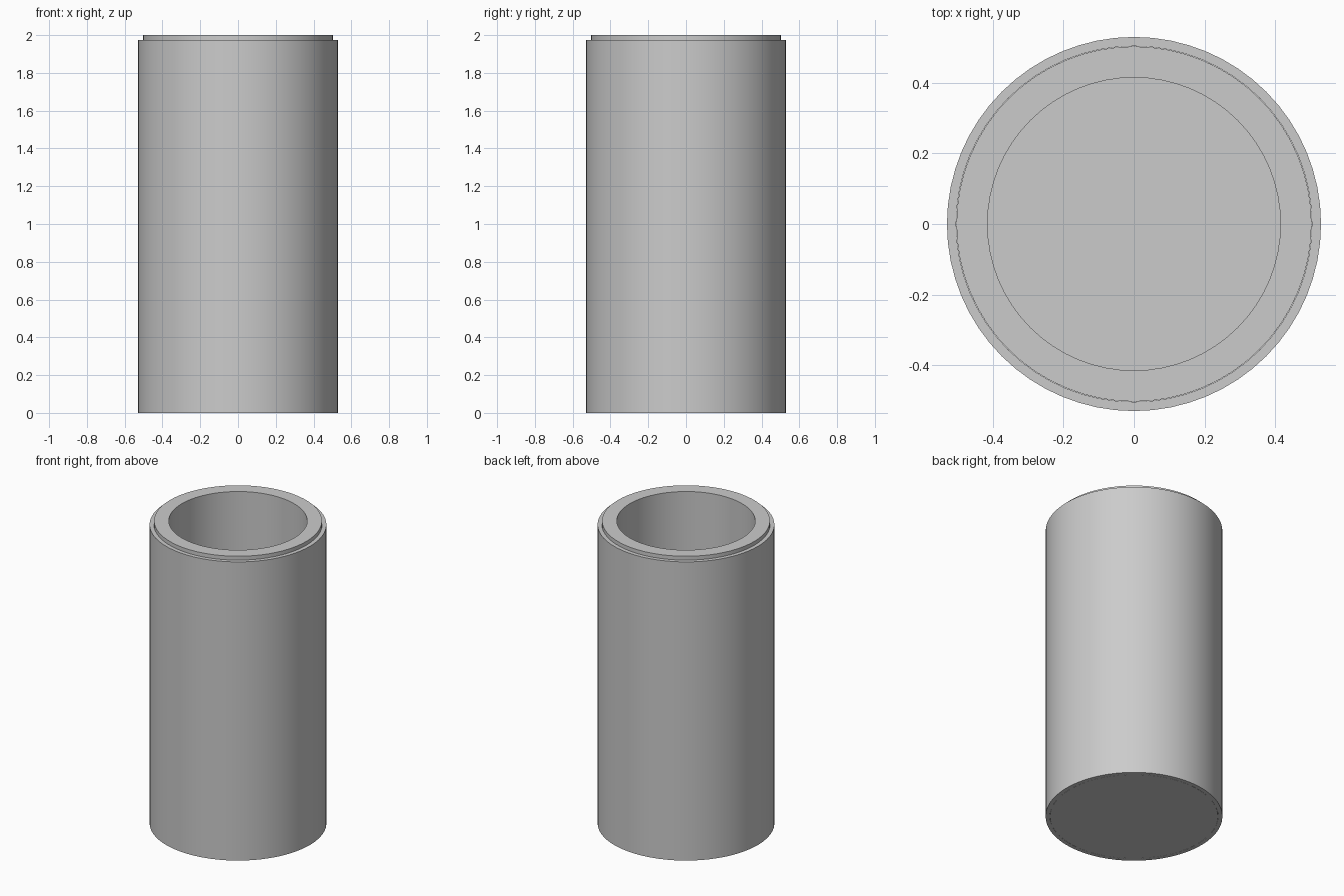
import bpy, bmesh, math

if "Cube" in bpy.data.objects:
    bpy.data.objects.remove(bpy.data.objects["Cube"])


def lathe(name, profile, sides, closed=False):
    """Spin an (r, z) profile about z; r = 0 points become poles."""
    bm = bmesh.new()
    rings = []
    for r, z in profile:
        if r == 0:
            rings.append([bm.verts.new((0, 0, z))] * sides)
        else:
            rings.append([bm.verts.new((r * math.cos(2 * math.pi * i / sides),
                                        r * math.sin(2 * math.pi * i / sides), z))
                          for i in range(sides)])
    pairs = list(zip(rings, rings[1:]))
    if closed:
        pairs.append((rings[-1], rings[0]))
    for a, b in pairs:
        for i in range(sides):
            j = (i + 1) % sides
            quad = list(dict.fromkeys((a[i], a[j], b[j], b[i])))
            bm.faces.new(quad)
    bmesh.ops.recalc_face_normals(bm, faces=bm.faces)
    mesh = bpy.data.meshes.new(name)
    bm.to_mesh(mesh)
    bm.free()
    ob = bpy.data.objects.new(name, mesh)
    bpy.context.collection.objects.link(ob)
    bpy.ops.object.select_all(action='DESELECT')
    ob.select_set(True)
    bpy.context.view_layer.objects.active = ob
    bpy.ops.object.shade_smooth_by_angle(angle=math.radians(30))
    return ob


# Inner cup with a thick wall and floor, standing slightly proud of the sleeve
lathe("inner_cup", [(0, 0), (0.503, 0), (0.503, 2.0),
                    (0.415, 2.0), (0.415, 0.09), (0, 0.09)], 64)

# Thin outer sleeve wrapped round the cup
lathe("outer_sleeve", [(0.53, 0), (0.53, 1.975),
                       (0.504, 1.975), (0.504, 0)], 64, closed=True)
